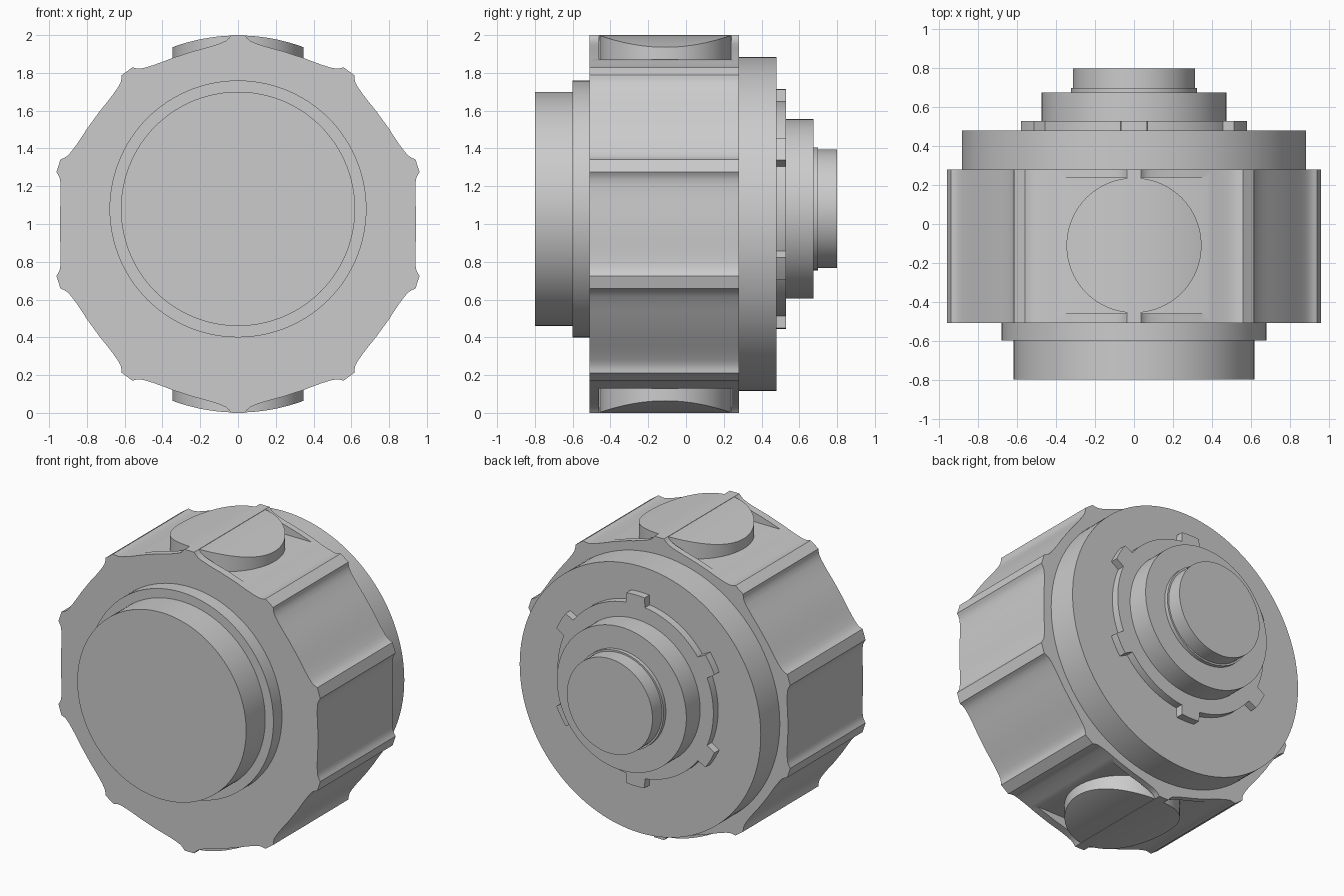
import bpy, bmesh, math

if "Cube" in bpy.data.objects:
    bpy.data.objects.remove(bpy.data.objects["Cube"], do_unlink=True)

grey = bpy.data.materials.new("light grey")
grey.use_nodes = True
grey.diffuse_color = (0.6, 0.6, 0.6, 1)
grey.node_tree.nodes["Principled BSDF"].inputs["Base Color"].default_value = (0.6, 0.6, 0.6, 1)

HUB = 1.08   # height of the offset shaft axis
MID = 1.0    # height of the body axis


def finish(name, bm):
    bmesh.ops.recalc_face_normals(bm, faces=bm.faces)
    mesh = bpy.data.meshes.new(name)
    bm.to_mesh(mesh)
    bm.free()
    mesh.materials.append(grey)
    obj = bpy.data.objects.new(name, mesh)
    bpy.context.collection.objects.link(obj)
    bpy.ops.object.select_all(action='DESELECT')
    obj.select_set(True)
    bpy.context.view_layer.objects.active = obj
    return obj


def smooth():
    bpy.ops.object.shade_smooth_by_angle(angle=math.radians(25))


def extrude(name, outline, y0, y1, height):
    """Extrude an outline of (degrees from top, radius) pairs along y."""
    bm = bmesh.new()
    rings = []
    for y in (y0, y1):
        rings.append([bm.verts.new((r * math.sin(math.radians(a)), y,
                                    height + r * math.cos(math.radians(a))))
                      for a, r in outline])
    for ring in rings:
        bm.faces.new(ring)
    n = len(outline)
    for i in range(n):
        j = (i + 1) % n
        bm.faces.new((rings[0][i], rings[0][j], rings[1][j], rings[1][i]))
    return finish(name, bm)


def disc(name, radius, y0, y1, height):
    extrude(name, [(a * 3, radius) for a in range(120)], y0, y1, height)
    smooth()


# Grip body: ten ridges with shallow scallops between them
half = [(2, 1.0), (2.8, 0.985), (3.8, 0.972), (5.5, 0.962), (8, 0.953), (11, 0.947), (14.5, 0.945)]
rib = [(-a, r) for a, r in reversed(half)] + half
body = extrude("grip_body", [(36 * k + a, r) for k in range(10) for a, r in rib], -0.51, 0.28, MID)

# Flat pockets beside the top and bottom ridges
bm = bmesh.new()
for sx in (-1, 1):
    for sz in (-1, 1):
        box = bmesh.ops.create_cube(bm, size=1)["verts"]
        bmesh.ops.scale(bm, vec=(0.42, 0.70, 0.3), verts=box)
        bmesh.ops.translate(bm, vec=(sx * 0.245, -0.11, MID + sz * 1.02), verts=box)
cutter = finish("pocket_cutter", bm)
cutter.hide_render = True
bpy.context.view_layer.objects.active = body
cut = body.modifiers.new("pockets", 'BOOLEAN')
cut.operation = 'DIFFERENCE'
cut.solver = 'EXACT'
cut.object = cutter
bpy.ops.object.modifier_apply(modifier=cut.name)
bpy.data.objects.remove(cutter, do_unlink=True)
bpy.ops.object.select_all(action='DESELECT')
body.select_set(True)
smooth()


# Round pads in the pockets, with tops curved to the body radius
def pad(name, sign, radius=0.347, curve=0.998, steps=48):
    bm = bmesh.new()
    rows = []
    for i in range(steps + 1):
        t = math.pi * i / steps
        x, w = -radius * math.cos(t), max(radius * math.sin(t), 0.001)
        top = MID + sign * math.sqrt(curve ** 2 - x ** 2)
        base = MID + sign * 0.82
        rows.append([bm.verts.new(p) for p in ((x, -0.11 - w, base), (x, -0.11 - w, top),
                                               (x, -0.11 + w, top), (x, -0.11 + w, base))])
    for a, b in zip(rows, rows[1:]):
        for k in range(4):
            m = (k + 1) % 4
            bm.faces.new((a[k], a[m], b[m], b[k]))
    bm.faces.new(rows[0])
    bm.faces.new(rows[-1])
    finish(name, bm)
    smooth()


pad("top_pad", 1)
pad("bottom_pad", -1)

# Front cap and collar
disc("front_cap", 0.62, -0.80, -0.59, HUB)
disc("front_collar", 0.68, -0.60, -0.50, HUB)

# Rear flange and stepped shaft
disc("rear_flange", 0.885, 0.27, 0.48, MID)
disc("rear_boss", 0.475, 0.47, 0.675, HUB)
disc("shaft_collar", 0.325, 0.67, 0.70, HUB)
disc("shaft_end", 0.314, 0.69, 0.80, HUB)

# Locking ring with six tabs
ring = []
for k in range(6):
    ring += [(60 * k + a, 0.635) for a in (-6, -3, 0, 3, 6)]
    ring += [(60 * k + a, 0.572) for a in range(7, 54, 2)]
extrude("locking_ring", ring, 0.47, 0.53, HUB)
smooth()
